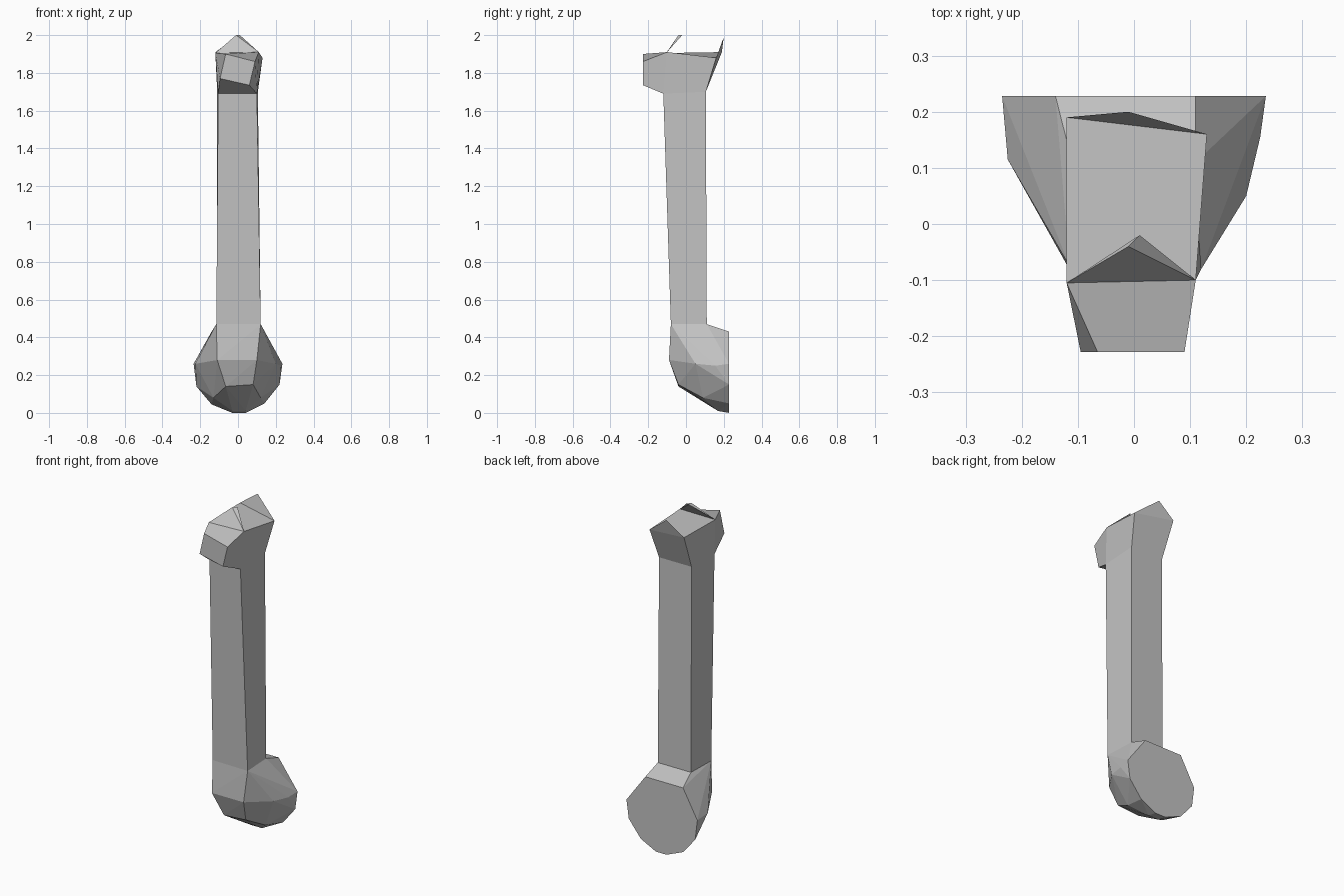
import bpy
import bmesh

if "Cube" in bpy.data.objects:
    bpy.data.objects.remove(bpy.data.objects["Cube"])

grey = bpy.data.materials.new("plain grey")
grey.use_nodes = True
colour = (0.55, 0.55, 0.55, 1)
grey.diffuse_color = colour
grey.node_tree.nodes["Principled BSDF"].inputs["Base Color"].default_value = colour


def add_verts(bm, points):
    return [bm.verts.new(p) for p in points]


def bridge(bm, lower, upper):
    """Join two rings of equal length with quads."""
    count = len(lower)
    for i in range(count):
        j = (i + 1) % count
        bm.faces.new((lower[i], lower[j], upper[j], upper[i]))


def finish(bm, name):
    mesh = bpy.data.meshes.new(name)
    bm.to_mesh(mesh)
    bm.free()
    mesh.materials.append(grey)
    obj = bpy.data.objects.new(name, mesh)
    bpy.context.collection.objects.link(obj)


bm = bmesh.new()

# Rings run front left, front right, back right, back left on screen
shaft_base = add_verts(bm, [(-0.115, -0.075, 0.47), (0.12, -0.08, 0.47),
                            (0.11, 0.11, 0.47), (-0.11, 0.11, 0.47)])

# Bulbous foot: faceted hull from the shaft to a flat round back
back_outline = [(-0.14, 0.43), (0.11, 0.43), (0.235, 0.26), (0.22, 0.15),
                (0.14, 0.05), (0.04, 0), (-0.03, 0), (-0.14, 0.045),
                (-0.22, 0.14), (-0.235, 0.26)]
foot = add_verts(bm, [(x, 0.228, z) for x, z in back_outline])
foot += add_verts(bm, [(-0.11, -0.09, 0.28), (0.1, -0.09, 0.28),
                       (-0.065, -0.04, 0.14), (0.08, -0.04, 0.15),
                       (-0.13, 0.09, 0.08), (0.12, 0.09, 0.08),
                       (-0.03, 0.17, 0.01), (0.04, 0.17, 0.01),
                       (-0.225, 0.115, 0.26), (0.2, 0.05, 0.26),
                       (0.225, 0.155, 0.25)])
bmesh.ops.convex_hull(bm, input=shaft_base + foot)
cap = [f for f in bm.faces if all(v in shaft_base for v in f.verts)]
bmesh.ops.delete(bm, geom=cap, context="FACES_KEEP_BOUNDARY")

# Shaft
shaft_top = add_verts(bm, [(-0.105, -0.12, 1.69), (0.1, -0.12, 1.69),
                           (0.105, 0.105, 1.7), (-0.11, 0.105, 1.7)])
bridge(bm, shaft_base, shaft_top)

# Flared head, its front left open for the nub
head = add_verts(bm, [(-0.12, -0.105, 1.905), (0.11, -0.1, 1.91),
                      (0.13, 0.16, 1.88), (-0.12, 0.19, 1.91)])
for i in (1, 2, 3):
    j = (i + 1) % 4
    bm.faces.new((shaft_top[i], shaft_top[j], head[j], head[i]))
bm.faces.new(head)

# Twisted square nub at the front of the head
nub = add_verts(bm, [(-0.095, -0.228, 1.77), (0.06, -0.228, 1.735),
                     (0.09, -0.228, 1.86), (-0.065, -0.228, 1.9)])
bridge(bm, [shaft_top[0], shaft_top[1], head[1], head[0]], nub)
bm.faces.new(nub)

bmesh.ops.recalc_face_normals(bm, faces=bm.faces)
corners = [v.co.copy() for v in head]
finish(bm, "post")

# Pointed flap at the back of the head
bm = bmesh.new()
bm.faces.new(add_verts(bm, [corners[3], corners[2], (-0.01, 0.2, 1.99)]))
finish(bm, "back_flap")

# Folded spike leaning back from the front edge
bm = bmesh.new()
left, right, tip, rear_tip = add_verts(
    bm, [corners[0], corners[1], (-0.01, -0.04, 2), (0.01, -0.02, 2)])
for face in ((left, right, tip), (left, tip, rear_tip), (right, rear_tip, tip)):
    bm.faces.new(face)
finish(bm, "front_spike")
